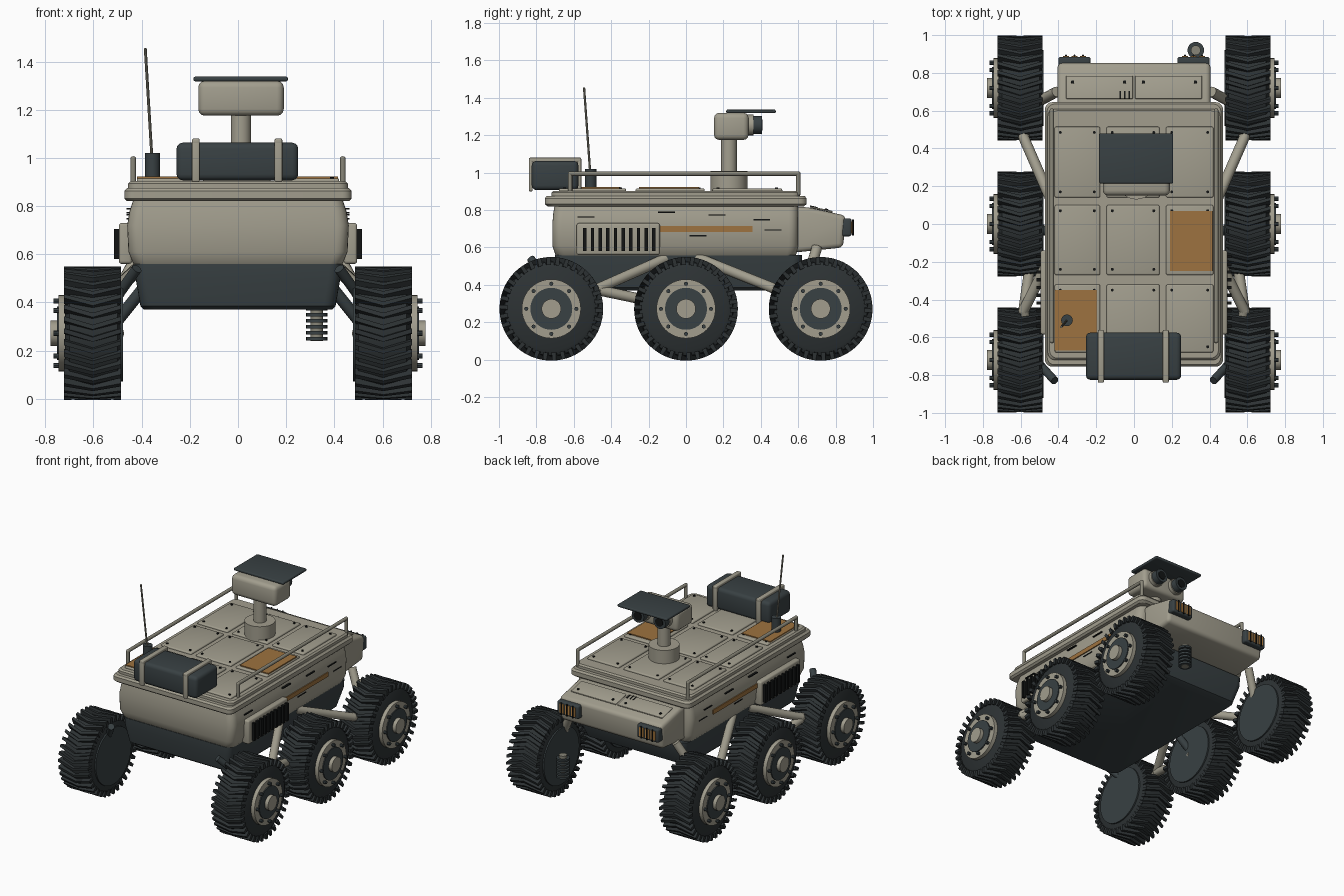
import bpy, bmesh, math
from mathutils import Vector, Matrix

cube = bpy.data.objects.get("Cube")
if cube:
    bpy.data.objects.remove(cube, do_unlink=True)


def material(name, r, g, b):
    m = bpy.data.materials.new(name)
    m.use_nodes = True
    m.diffuse_color = (r, g, b, 1)
    m.node_tree.nodes["Principled BSDF"].inputs["Base Color"].default_value = (r, g, b, 1)
    return m


SAND = material("sand paint", 0.36, 0.34, 0.27)
TUBE = material("dull metal", 0.25, 0.24, 0.19)
DARK = material("dark slate", 0.04, 0.052, 0.056)
RUBBER = material("rubber", 0.026, 0.032, 0.034)
BLACK = material("black", 0.006, 0.007, 0.007)
OCHRE = material("ochre", 0.34, 0.17, 0.05)
LAMP = material("amber lamp", 0.5, 0.24, 0.06)
parts = []


def finish(name, bm, mat):
    bmesh.ops.recalc_face_normals(bm, faces=bm.faces)
    me = bpy.data.meshes.new(name)
    bm.to_mesh(me)
    bm.free()
    me.materials.append(mat)
    o = bpy.data.objects.new(name, me)
    bpy.context.collection.objects.link(o)
    parts.append(o)
    return o


def round_edges(bm, width, segments=3):
    if width:
        bmesh.ops.bevel(bm, geom=bm.edges[:], offset=width, segments=segments,
                        profile=0.5, affect='EDGES', clamp_overlap=True)


def box(name, x, y, z, mat, bevel=0.0):
    """Box from three (low, high) ranges."""
    bm = bmesh.new()
    bmesh.ops.create_cube(bm, size=1)
    for v in bm.verts:
        v.co = [r[0] + (c + 0.5) * (r[1] - r[0]) for c, r in zip(v.co, (x, y, z))]
    round_edges(bm, bevel)
    return finish(name, bm, mat)


def add_rod(bm, p, q, r, sides=16):
    p, q = Vector(p), Vector(q)
    d = q - p
    turn = Matrix.Translation((p + q) / 2) @ d.to_track_quat('Z', 'Y').to_matrix().to_4x4()
    bmesh.ops.create_cone(bm, cap_ends=True, segments=sides, radius1=r, radius2=r,
                          depth=d.length, matrix=turn)


def rod(name, p, q, r, mat, sides=16):
    bm = bmesh.new()
    add_rod(bm, p, q, r, sides)
    return finish(name, bm, mat)


def pipe(name, points, r, mat):
    """Bent tube with round joints."""
    bm = bmesh.new()
    for p, q in zip(points, points[1:]):
        add_rod(bm, p, q, r, 12)
    for p in points[1:-1]:
        bmesh.ops.create_uvsphere(bm, u_segments=12, v_segments=8, radius=r,
                                  matrix=Matrix.Translation(p))
    return finish(name, bm, mat)


def loft(name, rings, corner, mat):
    """Stack of rounded rectangles: (z, half width, rear y, nose y)."""
    bm = bmesh.new()
    loops = []
    for z, hx, y0, y1 in rings:
        loop = []
        for k, (sx, sy) in enumerate(((1, 1), (-1, 1), (-1, -1), (1, -1))):
            cx, cy = sx * (hx - corner), (y1 - corner if sy > 0 else y0 + corner)
            for i in range(6):
                a = (k + i / 5) * math.pi / 2
                loop.append(bm.verts.new((cx + corner * math.cos(a), cy + corner * math.sin(a), z)))
        loops.append(loop)
    n = len(loops[0])
    for a, b in zip(loops, loops[1:]):
        for i in range(n):
            bm.faces.new((a[i], a[(i + 1) % n], b[(i + 1) % n], b[i]))
    bm.faces.new(loops[0])
    bm.faces.new(loops[-1])
    return finish(name, bm, mat)


# Hull, chassis and deck
loft("chassis", [(0.37, 0.39, -0.66, 0.54), (0.385, 0.405, -0.68, 0.57),
                 (0.5, 0.425, -0.7, 0.62), (0.56, 0.43, -0.7, 0.62)], 0.05, DARK)
loft("hull", [(0.55, 0.425, -0.69, 0.58), (0.565, 0.437, -0.7, 0.59), (0.61, 0.455, -0.715, 0.6),
              (0.72, 0.46, -0.715, 0.6), (0.78, 0.45, -0.71, 0.6), (0.84, 0.43, -0.7, 0.6)], 0.05, SAND)
loft("deck_lip", [(0.82, 0.46, -0.74, 0.63), (0.832, 0.472, -0.755, 0.645),
                  (0.862, 0.472, -0.755, 0.645), (0.875, 0.46, -0.745, 0.635)], 0.04, SAND)
loft("deck_plate", [(0.87, 0.457, -0.72, 0.61), (0.893, 0.457, -0.72, 0.61),
                    (0.903, 0.447, -0.71, 0.6)], 0.04, SAND)

# Deck panels with corner bolts
columns = ((-0.42, -0.18), (-0.145, 0.135), (0.17, 0.42))
rows = ((-0.68, -0.32), (-0.27, 0.1), (0.14, 0.515))
for i, xs in enumerate(columns):
    for j, ys in enumerate(rows):
        box("deck_panel", xs, ys, (0.895, 0.915), SAND, 0.008)
        for bx in (xs[0] + 0.03, xs[1] - 0.03):
            for by in (ys[0] + 0.03, ys[1] - 0.03):
                rod("deck_bolt", (bx, by, 0.91), (bx, by, 0.921), 0.008, BLACK, 8)
box("ochre_panel_middle", (0.19, 0.415), (-0.25, 0.07), (0.913, 0.922), OCHRE)
box("ochre_panel_rear", (-0.42, -0.195), (-0.67, -0.35), (0.913, 0.922), OCHRE)

# Sloping nose
bm = bmesh.new()
side = [(0.55, 0.82), (0.65, 0.815), (0.855, 0.77), (0.84, 0.6), (0.55, 0.57)]
face = bm.faces.new([bm.verts.new((-0.405, y, z)) for y, z in side])
ext = bmesh.ops.extrude_face_region(bm, geom=[face])
bmesh.ops.translate(bm, vec=(0.81, 0, 0), verts=[v for v in ext["geom"] if isinstance(v, bmesh.types.BMVert)])
round_edges(bm, 0.025)
finish("nose", bm, SAND)
slope = Matrix.Translation((0, 0.72, 0.8)) @ Matrix.Rotation(math.atan2(-0.045, 0.205), 4, 'X')
for s in (-1, 1):
    lid = box("nose_panel", sorted((s * 0.006, s * 0.36)), (-0.06, 0.065), (0, 0.009), SAND, 0.004)
    lid.matrix_world = slope
    for bx in (0.05, 0.325):
        bolt = rod("nose_bolt", (s * bx, 0.03, 0), (s * bx, 0.03, 0.014), 0.009, BLACK, 8)
        bolt.matrix_world = slope
for i in range(3):
    slot = box("nose_slot", (-0.078 + i * 0.025, -0.07 + i * 0.025), (-0.06, -0.02), (0.005, 0.012), BLACK)
    slot.matrix_world = slope

# Headlights
for s in (-1, 1):
    box("headlight_housing", sorted((s * 0.23, s * 0.4)), (0.82, 0.885), (0.66, 0.755), DARK, 0.012)
    for i in range(3):
        x = s * 0.315 + (i - 1) * 0.045
        box("headlight_lens", (x - 0.017, x + 0.017), (0.88, 0.889), (0.675, 0.74), LAMP)
        rod("headlight_guard", (x, 0.892, 0.665), (x, 0.892, 0.75), 0.005, BLACK, 8)

# Side vents, stripes, seams and rails
for s in (-1, 1):
    def plate(name, depth, y, z, mat, bevel=0.0):
        box(name, sorted((s * depth[0], s * depth[1])), y, z, mat, bevel)
    plate("vent_frame", (0.44, 0.495), (-0.585, -0.14), (0.56, 0.73), SAND, 0.012)
    for i in range(10):
        y = -0.55 + i * 0.041
        plate("vent_slat", (0.47, 0.515), (y, y + 0.018), (0.58, 0.705), BLACK)
    plate("side_stripe", (0.457, 0.466), (-0.14, 0.355), (0.683, 0.714), OCHRE)
    for y, z in ((-0.58, 0.76), (-0.15, 0.785), (0.12, 0.77), (0.36, 0.745), (0.02, 0.66), (0.42, 0.69)):
        plate("side_seam", (0.44, 0.462), (y, y + 0.09), (z, z + 0.006), BLACK)
    x = s * 0.435
    pipe("roof_rail", [(x, -0.62, 0.88), (x, -0.62, 0.995), (x, 0.6, 0.995), (x, 0.6, 0.88)], 0.012, TUBE)

# Sensor mast
mx, my = 0.012, 0.23
rod("mast_base", (mx, my, 0.9), (mx, my, 1.01), 0.1, SAND, 32)
rod("mast_column", (mx, my, 1.0), (mx, my, 1.19), 0.042, SAND, 24)
box("mast_head", (-0.165, 0.19), (0.15, 0.335), (1.175, 1.32), SAND, 0.028)
box("mast_visor", (-0.185, 0.207), (0.215, 0.48), (1.318, 1.337), DARK, 0.007)
for s in (-1, 1):
    x = mx + s * 0.085
    rod("camera_collar", (x, 0.32, 1.255), (x, 0.36, 1.255), 0.055, SAND, 24)
    rod("camera_barrel", (x, 0.35, 1.255), (x, 0.405, 1.255), 0.048, DARK, 24)
    rod("camera_glass", (x, 0.4, 1.255), (x, 0.41, 1.255), 0.03, BLACK, 24)

# Cargo case with straps
box("cargo_case", (-0.255, 0.25), (-0.825, -0.575), (0.907, 1.063), DARK, 0.025)
for x in (-0.175, 0.168):
    xs = (x - 0.016, x + 0.016)
    box("strap_top", xs, (-0.84, -0.56), (1.055, 1.08), SAND, 0.006)
    for y in (-0.84, -0.58):
        box("strap_side", xs, (y, y + 0.02), (0.9, 1.075), SAND, 0.006)

# Antenna
rod("antenna_base", (-0.355, -0.51, 0.9), (-0.355, -0.51, 1.02), 0.031, DARK, 16)
rod("antenna_whip", (-0.358, -0.513, 1.01), (-0.385, -0.545, 1.455), 0.006, TUBE, 8)

# Suspension
for s in (-1, 1):
    for name, pts in (("rear_rocker_arm", [(0.41, -0.11, 0.54), (0.585, -0.46, 0.385), (0.52, -0.72, 0.28)]),
                      ("middle_link", [(0.585, -0.46, 0.37), (0.55, -0.22, 0.32), (0.5, 0, 0.27)]),
                      ("front_rocker_arm", [(0.41, 0.06, 0.545), (0.585, 0.46, 0.385), (0.52, 0.72, 0.28)]),
                      ("front_strut", [(0.41, 0.7, 0.6), (0.52, 0.64, 0.4)])):
        pipe(name, [(s * x, y, z) for x, y, z in pts], 0.028, SAND)
    rod("rear_shock", (s * 0.42, -0.83, 0.54), (s * 0.52, -0.72, 0.4), 0.022, DARK)
    rod("middle_axle", (s * 0.4, -0.06, 0.45), (s * 0.52, -0.02, 0.3), 0.025, DARK)

# Coil spring under the nose
rod("spring_core", (0.327, 0.92, 0.24), (0.327, 0.92, 0.4), 0.026, TUBE)
for i in range(6):
    z = 0.242 + i * 0.025
    rod("spring_coil", (0.327, 0.92, z), (0.327, 0.92, z + 0.014), 0.044, DARK, 20)


# Wheels
def tyre(s, y, z):
    bm = bmesh.new()
    profile = ((0.488, 0.0), (0.488, 0.225), (0.5, 0.25), (0.6, 0.26), (0.7, 0.25), (0.718, 0.22), (0.718, 0.0))
    vs = [bm.verts.new((s * x, 0, r)) for x, r in profile]
    es = [bm.edges.new(e) for e in zip(vs, vs[1:])]
    bmesh.ops.spin(bm, geom=vs + es, cent=(0, 0, 0), axis=(1, 0, 0), angle=math.tau, steps=48)
    bmesh.ops.remove_doubles(bm, verts=bm.verts, dist=0.0005)
    # Chevron lugs
    count = 34
    for i in range(count):
        for edge in (0.485, 0.722):
            lug = []
            for t in (0, 1):
                x = s * (0.603 + t * (edge - 0.603))
                for da, r in ((-0.05, 0.235), (-0.035, 0.277), (0.035, 0.277), (0.05, 0.235)):
                    a = math.tau * i / count + da - 0.13 * t
                    lug.append(bm.verts.new((x, -r * math.sin(a), r * math.cos(a))))
            for k in range(4):
                n = (k + 1) % 4
                bm.faces.new((lug[k], lug[n], lug[n + 4], lug[k + 4]))
            bm.faces.new(lug[:4])
            bm.faces.new(lug[4:])
    bmesh.ops.translate(bm, verts=bm.verts, vec=(0, y, z))
    finish("tyre", bm, RUBBER)


for s in (-1, 1):
    for y in (-0.72, 0, 0.72):
        z = 0.272
        tyre(s, y, z)
        for name, x0, x1, r, mat in (("inner_disc", 0.478, 0.5, 0.2, DARK), ("rim", 0.7, 0.745, 0.158, SAND),
                                     ("rim_disc", 0.72, 0.752, 0.112, DARK), ("hub_cap", 0.73, 0.778, 0.052, SAND)):
            rod(name, (s * x0, y, z), (s * x1, y, z), r, mat, 40)
        for i in range(8):
            a = math.tau * i / 8
            by, bz = y + 0.134 * math.cos(a), z + 0.134 * math.sin(a)
            rod("rim_bolt", (s * 0.74, by, bz), (s * 0.765, by, bz), 0.011, DARK, 8)

# Smooth rounded surfaces, keep hard edges
bpy.ops.object.select_all(action='DESELECT')
for o in parts:
    o.select_set(True)
bpy.context.view_layer.objects.active = parts[0]
bpy.ops.object.shade_smooth_by_angle(angle=math.radians(32))
